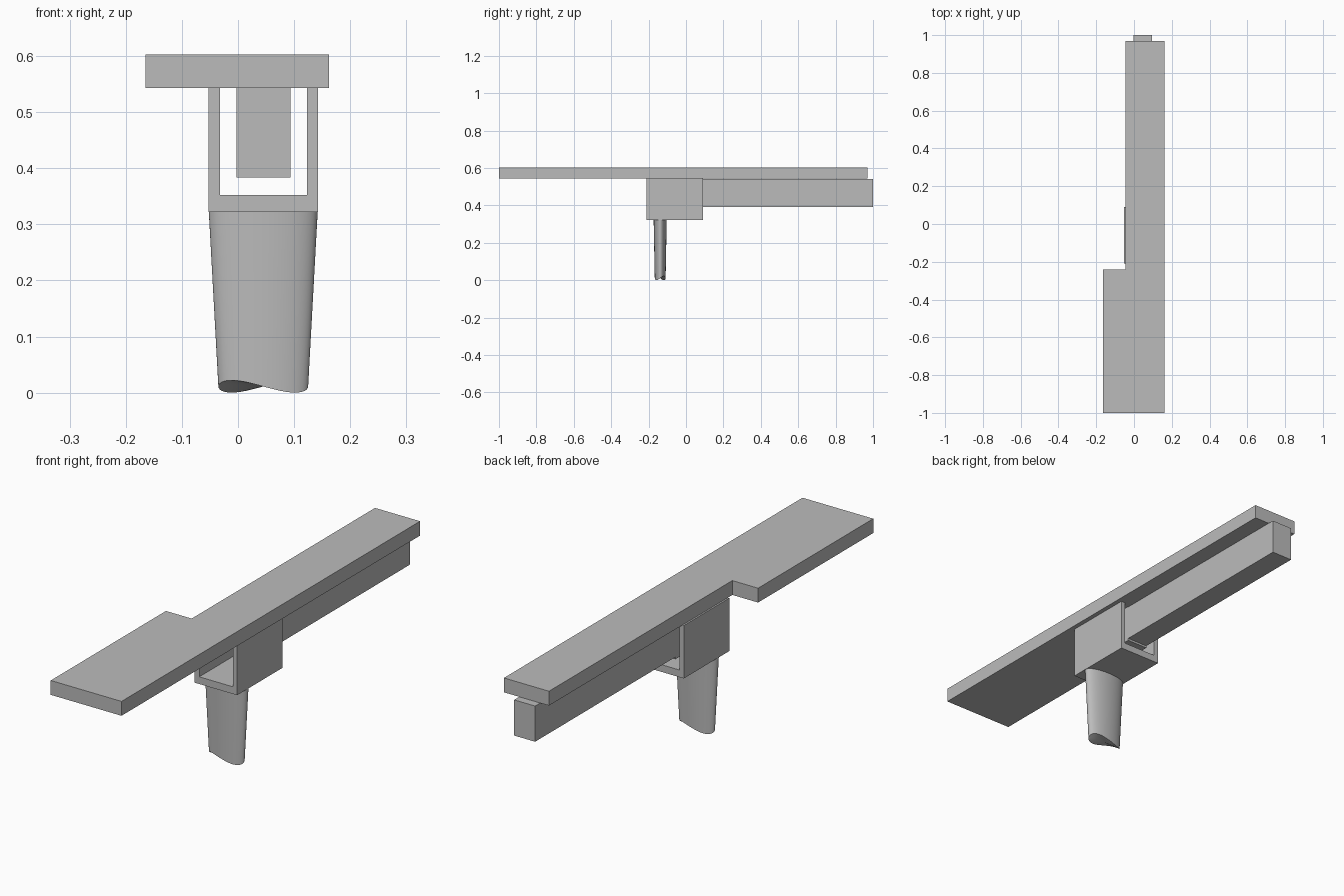
import bpy, bmesh
from math import sin, cos, tau, radians

cube = bpy.data.objects.get("Cube")
if cube:
    bpy.data.objects.remove(cube, do_unlink=True)

grey = bpy.data.materials.new("plain_grey")
grey.use_nodes = True
COLOUR = (0.5, 0.5, 0.5, 1)
grey.diffuse_color = COLOUR
grey.node_tree.nodes["Principled BSDF"].inputs["Base Color"].default_value = COLOUR


def finish(name, bm):
    bmesh.ops.recalc_face_normals(bm, faces=bm.faces)
    mesh = bpy.data.meshes.new(name)
    bm.to_mesh(mesh)
    bm.free()
    mesh.materials.append(grey)
    obj = bpy.data.objects.new(name, mesh)
    bpy.context.collection.objects.link(obj)
    return obj


def extrude(name, outline, offset):
    """Extrude a closed outline of 3D points by an offset."""
    bm = bmesh.new()
    face = bm.faces.new([bm.verts.new(p) for p in outline])
    out = bmesh.ops.extrude_face_region(bm, geom=[face])
    verts = [v for v in out["geom"] if isinstance(v, bmesh.types.BMVert)]
    bmesh.ops.translate(bm, verts=verts, vec=offset)
    return finish(name, bm)


def box(name, x0, x1, y0, y1, z0, z1):
    outline = [(x0, y0, z0), (x1, y0, z0), (x1, y1, z0), (x0, y1, z0)]
    return extrude(name, outline, (0, 0, z1 - z0))


# Stepped top plate, wide at the front
plate = [(-0.165, -1), (0.162, -1), (0.162, 0.97), (-0.046, 0.97),
         (-0.046, -0.24), (-0.165, -0.24)]
extrude("top_plate", [(x, y, 0.543) for x, y in plate], (0, 0, 0.06))

# Long beam under the plate and the slightly deeper block it starts from
box("beam", -0.003, 0.094, 0.05, 1.0, 0.392, 0.541)
box("beam_block", -0.003, 0.094, 0.0, 0.075, 0.383, 0.543)

# U-shaped bracket, open at front and back
channel = [(-0.053, 0.543), (-0.053, 0.322), (0.143, 0.322), (0.143, 0.543),
           (0.123, 0.543), (0.123, 0.352), (-0.032, 0.352), (-0.032, 0.543)]
extrude("bracket", [(x, -0.21, z) for x, z in channel], (0, 0.3, 0))

# Tapered oval grip with a wavy lower rim
SIDES = 48
bm = bmesh.new()
top, bottom = [], []
for i in range(SIDES):
    a = tau * i / SIDES
    top.append(bm.verts.new((0.045 + 0.097 * cos(a), -0.138 + 0.035 * sin(a), 0.322)))
    bottom.append(bm.verts.new((0.045 + 0.08 * cos(a), -0.138 + 0.029 * sin(a),
                                0.011 + 0.011 * sin(2 * a))))
centre = bm.verts.new((0.045, -0.138, 0.011))
bm.faces.new(top)
for i in range(SIDES):
    j = (i + 1) % SIDES
    bm.faces.new((bottom[i], bottom[j], top[j], top[i]))
    bm.faces.new((centre, bottom[j], bottom[i]))
grip = finish("grip", bm)
bpy.ops.object.select_all(action="DESELECT")
grip.select_set(True)
bpy.context.view_layer.objects.active = grip
bpy.ops.object.shade_smooth_by_angle(angle=radians(30))
